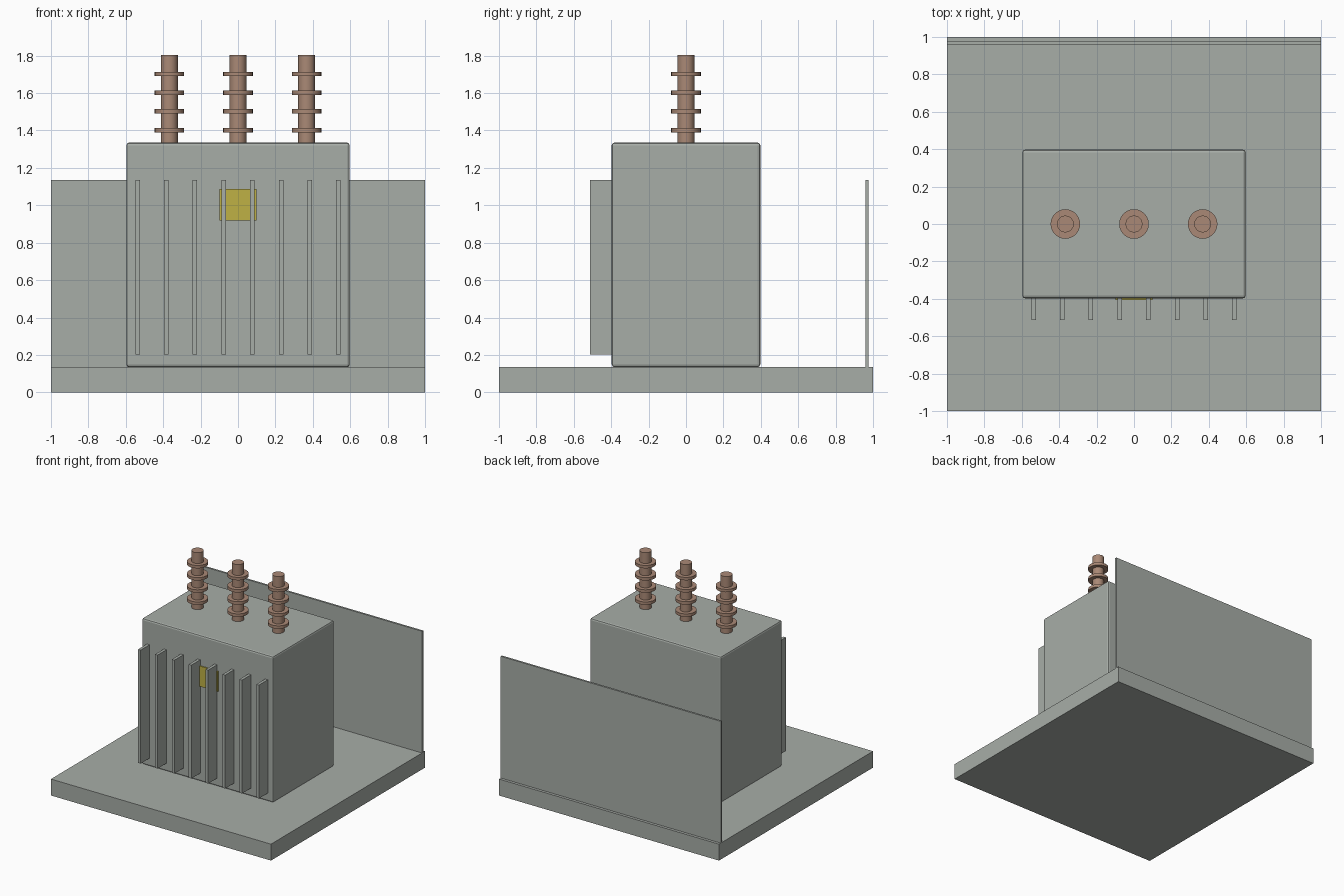
import bpy

if "Cube" in bpy.data.objects:
    bpy.data.objects.remove(bpy.data.objects["Cube"])

def material(name, rgb):
    m = bpy.data.materials.new(name)
    m.diffuse_color = (*rgb, 1)
    m.use_nodes = True
    m.node_tree.nodes["Principled BSDF"].inputs["Base Color"].default_value = m.diffuse_color
    return m

GREY = material("grey_paint", (0.39, 0.42, 0.39))
BROWN = material("brown_porcelain", (0.40, 0.25, 0.18))
YELLOW = material("yellow_label", (0.52, 0.44, 0.06))

def box(name, lo, hi, mat):
    bpy.ops.mesh.primitive_cube_add(size=1, location=[(a + b) / 2 for a, b in zip(lo, hi)])
    ob = bpy.context.object
    ob.name = name
    ob.scale = [b - a for a, b in zip(lo, hi)]
    bpy.ops.object.transform_apply(location=False, rotation=False, scale=True)
    ob.data.materials.append(mat)
    return ob

def cylinder(name, x, z0, z1, radius, mat):
    bpy.ops.mesh.primitive_cylinder_add(vertices=24, radius=radius, depth=z1 - z0,
                                        location=(x, 0, (z0 + z1) / 2))
    ob = bpy.context.object
    ob.name = name
    ob.data.materials.append(mat)
    bpy.ops.object.shade_smooth_by_angle()
    return ob

# Base pad and rear wall panel
box("base_pad", (-1, -1, 0), (1, 1, 0.135), GREY)
box("rear_wall", (-1, 0.961, 0.135), (1, 0.977, 1.135), GREY)

# Main tank with small rounded edges
tank = box("tank", (-0.597, -0.397, 0.135), (0.597, 0.397, 1.335), GREY)
bevel = tank.modifiers.new("rounded_edges", 'BEVEL')
bevel.width = 0.014
bevel.segments = 2

# Cooling fins on the front
for i in range(8):
    x = (i - 3.5) * 0.1535
    box(f"cooling_fin_{i + 1}", (x - 0.012, -0.513, 0.203), (x + 0.012, -0.39, 1.135), GREY)

# Warning label plate between the fins
box("warning_plate", (-0.1, -0.406, 0.92), (0.1, -0.397, 1.087), YELLOW)

# Bushings with ring sheds
for i in range(3):
    x = (i - 1) * 0.367
    cylinder(f"bushing_{i + 1}", x, 1.33, 1.803, 0.045, BROWN)
    for j in range(4):
        z = 1.402 + 0.1 * j
        cylinder(f"bushing_{i + 1}_shed_{j + 1}", x, z - 0.012, z + 0.012, 0.079, BROWN)
